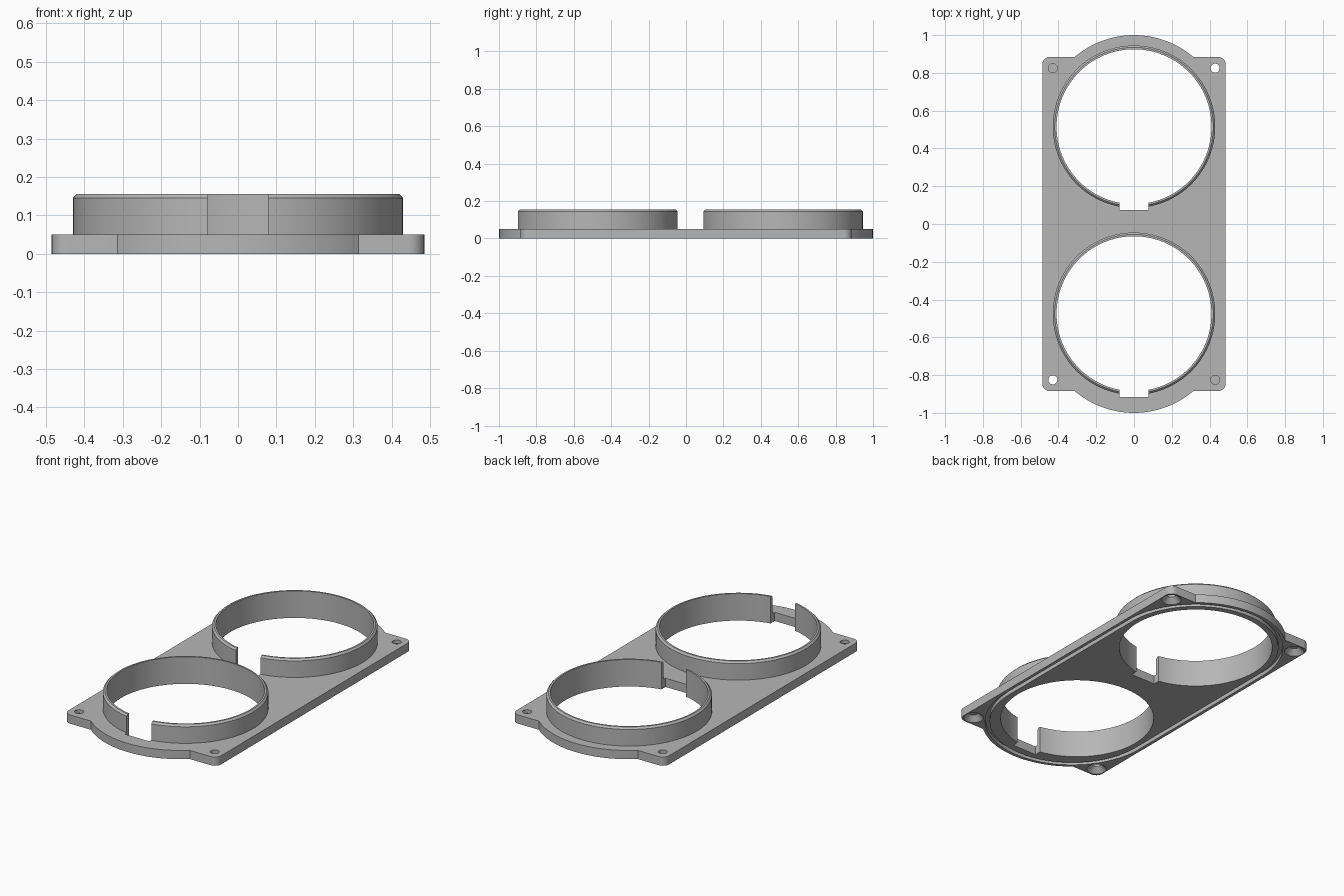
import bpy, bmesh
from math import pi, cos, sin, asin, sqrt

cube = bpy.data.objects.get("Cube")
if cube:
    bpy.data.objects.remove(cube, do_unlink=True)

GREY = (0.47, 0.47, 0.47, 1)
grey = bpy.data.materials.new("plain grey")
grey.use_nodes = True
grey.diffuse_color = GREY
grey.node_tree.nodes["Principled BSDF"].inputs["Base Color"].default_value = GREY

HALF_W, HALF_L, THICK = 0.485, 0.885, 0.05   # plate
END_Y, CORNER = 0.515, 0.04                  # centre of end bulges, corner fillet
RING_OUT, RING_IN, RING_TOP = 0.43, 0.41, 0.155
RING_CENTRES = {"back": 0.515, "front": -0.475}


def arc(cx, cy, r, start, end, steps):
    return [(cx + r * cos(start + (end - start) * i / steps),
             cy + r * sin(start + (end - start) * i / steps)) for i in range(steps + 1)]


def finish(name, bm):
    bmesh.ops.recalc_face_normals(bm, faces=bm.faces)
    mesh = bpy.data.meshes.new(name)
    bm.to_mesh(mesh)
    bm.free()
    mesh.materials.append(grey)
    obj = bpy.data.objects.new(name, mesh)
    bpy.context.collection.objects.link(obj)
    return obj


def prism(name, outline, z0, z1):
    bm = bmesh.new()
    face = bm.faces.new([bm.verts.new((x, y, z0)) for x, y in outline])
    top = bmesh.ops.extrude_face_region(bm, geom=[face])
    verts = [v for v in top["geom"] if isinstance(v, bmesh.types.BMVert)]
    bmesh.ops.translate(bm, verts=verts, vec=(0, 0, z1 - z0))
    return finish(name, bm)


def lathe(name, profile, cx, cy, steps):
    """Closed (radius, z) profile turned round an upright axis."""
    bm = bmesh.new()
    loops = [[bm.verts.new((cx + r * cos(2 * pi * i / steps), cy + r * sin(2 * pi * i / steps), z))
              for r, z in profile] for i in range(steps)]
    n = len(profile)
    for i in range(steps):
        a, b = loops[i], loops[(i + 1) % steps]
        for j in range(n):
            k = (j + 1) % n
            bm.faces.new((a[j], b[j], b[k], a[k]))
    return finish(name, bm)


def cone(name, x, y, r0, r1, z0, z1):
    obj = prism(name, arc(x, y, r0, 0, 2 * pi * 31 / 32, 31), z0, z1)
    for v in obj.data.vertices:
        if v.co.z > (z0 + z1) / 2:
            v.co.x = x + (v.co.x - x) * r1 / r0
            v.co.y = y + (v.co.y - y) * r1 / r0
    return obj


def cut(target, cutter, keep=False):
    cutter.hide_render = True
    mod = target.modifiers.new("cut", 'BOOLEAN')
    mod.operation, mod.solver, mod.object = 'DIFFERENCE', 'EXACT', cutter
    bpy.context.view_layer.objects.active = target
    bpy.ops.object.modifier_apply(modifier=mod.name)
    if not keep:
        bpy.data.objects.remove(cutter, do_unlink=True)


def stadium(r):
    return arc(0, END_Y, r, 0, pi, 64) + arc(0, -END_Y, r, pi, 2 * pi, 64)


# Plate with filleted corners and a bulge at each end
bulge = asin((HALF_L - END_Y) / HALF_W)
half = arc(HALF_W - CORNER, HALF_L - CORNER, CORNER, 0, pi / 2, 8)
half += arc(0, END_Y, HALF_W, bulge, pi - bulge, 32)
half += arc(CORNER - HALF_W, HALF_L - CORNER, CORNER, pi / 2, pi, 8)
plate = prism("mounting_plate", half + [(-x, -y) for x, y in half], 0, THICK)

# Seal groove under the plate
groove = prism("groove_cutter", stadium(0.467), -0.02, 0.022)
cut(groove, prism("groove_core", stadium(0.443), -0.05, 0.05))
cut(plate, groove)

# Corner screw holes, countersunk from below
for sx in (-1, 1):
    for sy in (-1, 1):
        x, y = sx * 0.43, sy * 0.825
        cut(plate, cone("screw_hole", x, y, 0.024, 0.024, -0.1, 0.1))
        cut(plate, cone("countersink", x, y, 0.062, 0.024, -0.01, 0.03))

# Collars round the two openings, each with a notch facing front
parts = [plate]
for side, cy in RING_CENTRES.items():
    cut(plate, prism("opening", arc(0, cy, RING_IN, 0, 2 * pi * 127 / 128, 127), -0.1, 0.1))
    collar = lathe(side + "_collar", [(RING_IN, THICK), (RING_OUT, THICK),
                                      (RING_OUT, RING_TOP - 0.01), (RING_OUT - 0.01, RING_TOP),
                                      (RING_IN, RING_TOP)], 0, cy, 128)
    notch = prism("notch", [(-0.078, cy - 0.44), (0.078, cy - 0.44),
                            (0.078, cy - 0.3), (-0.078, cy - 0.3)], -0.1, 0.3)
    cut(plate, notch, keep=True)
    cut(collar, notch)
    parts.append(collar)

# Smooth curved walls, keep edges sharp
for obj in parts:
    bpy.ops.object.select_all(action='DESELECT')
    obj.select_set(True)
    bpy.context.view_layer.objects.active = obj
    bpy.ops.object.shade_smooth_by_angle(angle=pi / 6)
